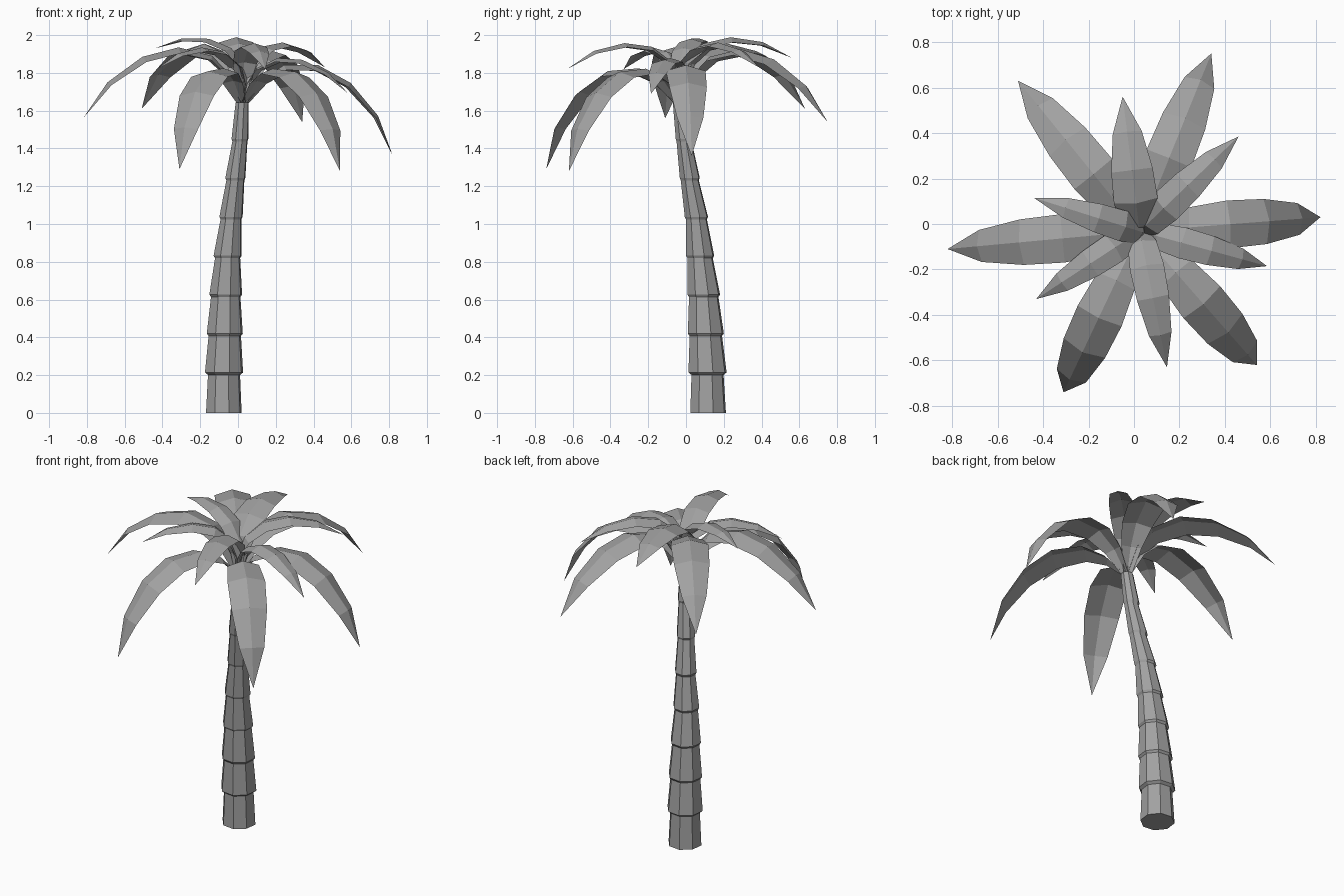
import bpy
import bmesh
from math import sin, cos, pi, hypot
from mathutils import Vector

cube = bpy.data.objects.get("Cube")
if cube:
    bpy.data.objects.remove(cube)


def make_material(name, color):
    mat = bpy.data.materials.new(name)
    mat.use_nodes = True
    mat.diffuse_color = color
    mat.node_tree.nodes["Principled BSDF"].inputs["Base Color"].default_value = color
    return mat


GREY = make_material("plain grey", (0.36, 0.36, 0.36, 1))


def finish(bm, name):
    mesh = bpy.data.meshes.new(name)
    bm.to_mesh(mesh)
    bm.free()
    mesh.materials.append(GREY)
    obj = bpy.data.objects.new(name, mesh)
    bpy.context.collection.objects.link(obj)
    return obj


# Leaning trunk: stacked tapering sections, each flaring out over the one below
SIDES = 8
STEP = 0.206
TRUNK = [  # centre x, centre y, lower radius of each section
    (-0.075, 0.117, 0.098), (-0.074, 0.114, 0.105), (-0.07, 0.105, 0.099),
    (-0.065, 0.094, 0.09), (-0.055, 0.075, 0.077), (-0.037, 0.055, 0.064),
    (-0.014, 0.02, 0.055), (0.01, -0.01, 0.046), (0.022, -0.035, 0.04)]


def ring(bm, x, y, z, r):
    angles = [2 * pi * (i + 0.35) / SIDES for i in range(SIDES)]
    return [bm.verts.new((x + r * cos(a), y + r * sin(a), z)) for a in angles]


def build_trunk():
    bm = bmesh.new()
    loops = []
    for i, (x, y, r) in enumerate(TRUNK):
        z = i * STEP
        if i:
            narrow = min(TRUNK[i - 1][2], r) * 0.9
            loops.append(ring(bm, x, y, z - 0.005, narrow))
        if i < len(TRUNK) - 1:
            loops.append(ring(bm, x, y, z + (0.008 if i else 0), r))
    for low, high in zip(loops, loops[1:]):
        for i in range(SIDES):
            j = (i + 1) % SIDES
            bm.faces.new((low[i], low[j], high[j], high[i]))
    bm.faces.new(loops[0][::-1])
    bm.faces.new(loops[-1])
    finish(bm, "trunk")


# Leaf: arched ridge with two sloping halves, fitted between the crown and a tip
CROWN = Vector((0.025, -0.032, 1.63))
ARCH = [  # along, rise, half width, all relative to leaf length
    (0, 0, 0.025), (0.06, 0.19, 0.07), (0.165, 0.32, 0.105), (0.37, 0.39, 0.125),
    (0.6, 0.35, 0.118), (0.83, 0.21, 0.083), (1, 0, 0)]
RIDGE_SLOPE = 0.3


def build_leaf(name, tip, width=1.0):
    chord = Vector(tip) - CROWN
    side = Vector((-chord.y, chord.x, 0)).normalized()
    up = chord.normalized().cross(side) * chord.length
    bm = bmesh.new()
    rows = []
    for k, (along, rise, half) in enumerate(ARCH):
        mid = CROWN + chord * along + up * rise
        before, after = ARCH[max(k - 1, 0)], ARCH[min(k + 1, len(ARCH) - 1)]
        du, dv = after[0] - before[0], after[1] - before[1]
        normal = (up * du - chord * dv) / hypot(du, dv)
        w = half * width
        if w == 0:
            rows.append([bm.verts.new(mid)])
            continue
        edge = side * w * chord.length
        drop = normal * w * RIDGE_SLOPE
        rows.append([bm.verts.new(p) for p in (mid + edge - drop, mid, mid - edge - drop)])
    for a, b in zip(rows, rows[1:]):
        for i in (0, 1):
            if len(b) == 1:
                bm.faces.new((a[i], a[i + 1], b[0]))
            else:
                bm.faces.new((a[i], a[i + 1], b[i + 1], b[i]))
    finish(bm, name)


LARGE_TIPS = [(0.82, 0.03, 1.36), (0.34, 0.75, 1.54), (-0.51, 0.63, 1.61),
              (-0.82, -0.11, 1.56), (-0.31, -0.74, 1.29), (0.54, -0.62, 1.28)]
SMALL_TIPS = [(-0.05, 0.56, 1.88), (0.46, 0.385, 1.83), (0.585, -0.185, 1.69),
              (0.145, -0.63, 1.82), (-0.43, -0.33, 1.82), (-0.44, 0.115, 1.93)]

build_trunk()
for n, tip in enumerate(LARGE_TIPS):
    build_leaf(f"large_leaf_{n + 1}", tip)
for n, tip in enumerate(SMALL_TIPS):
    build_leaf(f"small_leaf_{n + 1}", tip, 1.2 if n == 0 else 0.95)
